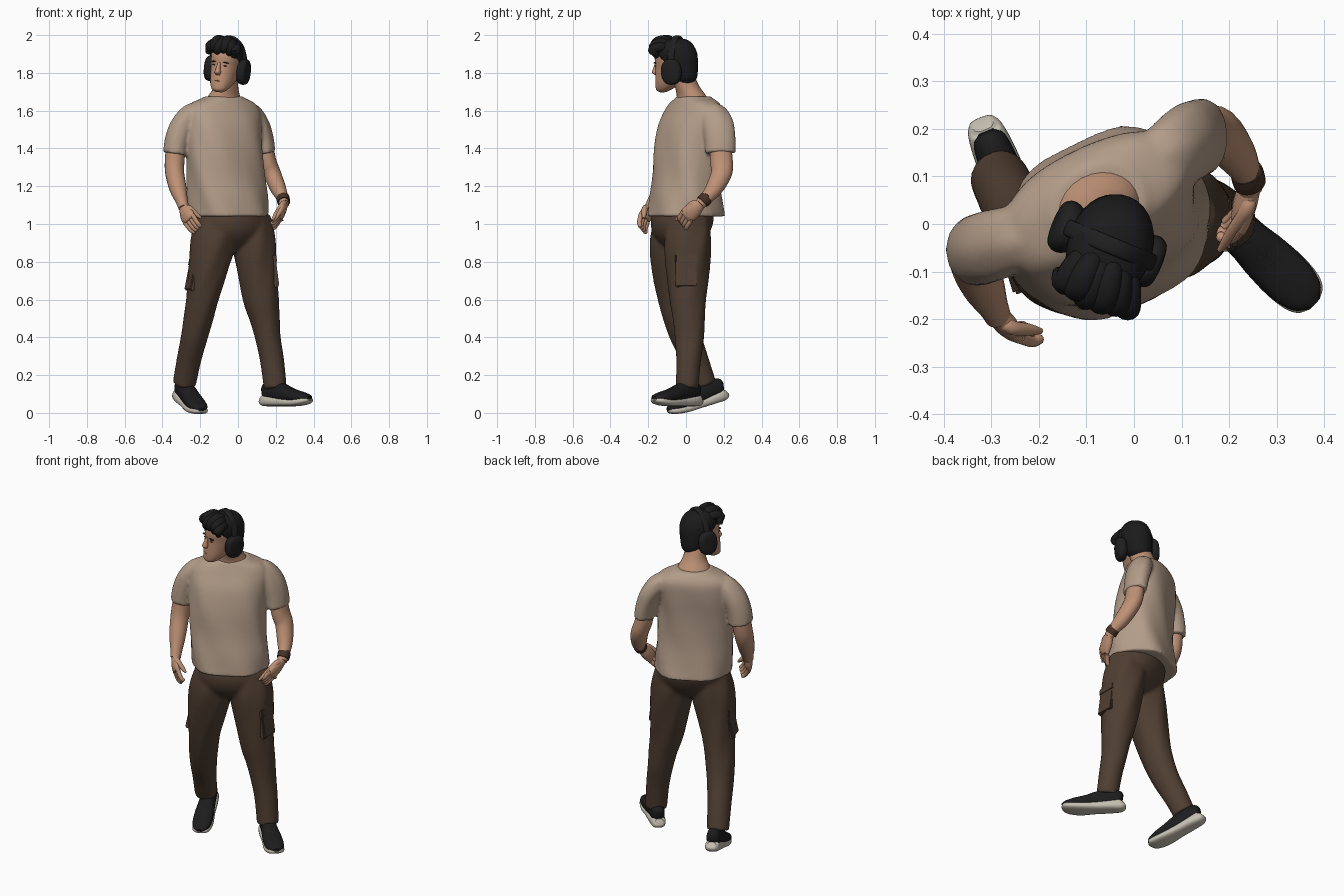
import bpy, bmesh, math
from mathutils import Vector, Matrix

def material(name, rgb):
    m = bpy.data.materials.new(name)
    m.diffuse_color = (*rgb, 1)
    return m

SKIN = material("skin", (0.52, 0.285, 0.18))
LIPS = material("lips", (0.36, 0.15, 0.10))
SHIRT = material("beige cloth", (0.45, 0.335, 0.25))
PANTS = material("brown cloth", (0.078, 0.048, 0.031))
HAIR = material("black hair", (0.011, 0.011, 0.011))
PLASTIC = material("dark plastic", (0.014, 0.014, 0.015))
SHOE = material("black shoe fabric", (0.012, 0.012, 0.013))
SOLE = material("cream rubber", (0.56, 0.52, 0.44))
STRAP = material("dark brown strap", (0.06, 0.03, 0.02))

def finish(name, bm, mat, mtx):
    bmesh.ops.recalc_face_normals(bm, faces=bm.faces)
    me = bpy.data.meshes.new(name)
    bm.to_mesh(me)
    bm.free()
    me.transform(mtx)
    me.materials.append(mat)
    ob = bpy.data.objects.new(name, me)
    bpy.context.collection.objects.link(ob)
    return ob

def spline(pts, sub):
    """Catmull-Rom through (x, y, z, a, b) rows."""
    P = [Vector(p) for p in pts]
    P = [2 * P[0] - P[1]] + P + [2 * P[-1] - P[-2]]
    out = []
    for i in range(1, len(P) - 2):
        p0, p1, p2, p3 = P[i - 1:i + 3]
        for k in range(sub):
            t = k / sub
            out.append(0.5 * (2 * p1 + (p2 - p0) * t + (2 * p0 - 5 * p1 + 4 * p2 - p3) * t * t
                              + (3 * p1 - p0 - 3 * p2 + p3) * t ** 3))
    return out + [P[-2]]

def tube(name, pts, mat, ref=(0, 1, 0), n=24, p=2, flat=False, fold=0, mtx=Matrix(), sub=4):
    """Smooth skin over elliptical rings; half-width b runs along ref."""
    rows = spline(pts, sub)
    C = [Vector(r[:3]) for r in rows]
    ref = Vector(ref)
    bm = bmesh.new()
    rings = []
    for i, r in enumerate(rows):
        t = Vector((0, 0, 1)) if flat else (C[min(i + 1, len(C) - 1)] - C[max(i - 1, 0)]).normalized()
        side = ref.cross(t).normalized()
        nrm = t.cross(side)
        ring = []
        for k in range(n):
            g = 2 * math.pi * k / n
            c, s = math.cos(g), math.sin(g)
            f = 1 + fold * (1 - i / len(rows)) * math.sin(6 * g + 14 * r[2]) if fold else 1
            c, s = (math.copysign(abs(v) ** (2 / p), v) * f for v in (c, s))
            ring.append(bm.verts.new(C[i] + side * max(r[3], 0.002) * c + nrm * max(r[4], 0.002) * s))
        rings.append(ring)
    for A, B in zip(rings, rings[1:]):
        for k in range(n):
            bm.faces.new((A[k], A[(k + 1) % n], B[(k + 1) % n], B[k]))
    bm.faces.new(rings[0])
    bm.faces.new(rings[-1])
    return finish(name, bm, mat, mtx)

def ball(name, loc, size, mat, mtx=Matrix(), rot=0):
    bm = bmesh.new()
    bmesh.ops.create_uvsphere(bm, u_segments=16, v_segments=10, radius=1)
    m = Matrix.Translation(loc) @ Matrix.Rotation(rot, 4, 'Y') @ Matrix.Diagonal((*size, 1))
    return finish(name, bm, mat, mtx @ m)

def box(name, loc, size, mat, rot):
    bm = bmesh.new()
    bmesh.ops.create_cube(bm, size=1)
    bmesh.ops.scale(bm, vec=size, verts=bm.verts)
    bmesh.ops.bevel(bm, geom=bm.edges[:], offset=0.006, segments=2, affect='EDGES')
    return finish(name, bm, mat, Matrix.Translation(loc) @ Matrix.Rotation(rot[1], 4, 'Z') @ Matrix.Rotation(rot[0], 4, 'Y'))

def fuse(name, parts, smooth):
    """Joins overlapping tubes into one garment with soft transitions."""
    bpy.ops.object.select_all(action='DESELECT')
    for ob in parts:
        ob.select_set(True)
    bpy.context.view_layer.objects.active = parts[0]
    bpy.ops.object.join()
    parts[0].name = name
    r = parts[0].modifiers.new("fuse", 'REMESH')
    r.mode, r.voxel_size, r.use_smooth_shade = 'VOXEL', 0.009, True
    s = parts[0].modifiers.new("soften", 'SMOOTH')
    s.factor, s.iterations = 0.5, smooth

# Shirt, turned to the model's left
YAW = math.radians(29)
torso_ref = (-math.sin(YAW), math.cos(YAW), 0)
body = tube("shirt_body", [(-.05, .002, 1.04, .212, .188), (-.055, -.002, 1.14, .215, .172), (-.064, -.002, 1.25, .212, .156),
     (-.073, .003, 1.4, .212, .148), (-.08, .02, 1.52, .215, .138), (-.083, .04, 1.6, .21, .12),
     (-.08, .045, 1.64, .178, .105), (-.077, .042, 1.665, .12, .09), (-.075, .038, 1.676, .1, .08)],
     SHIRT, torso_ref, n=48, p=2.3, flat=True, fold=.025)
right = tube("right_sleeve", [(-.19, -.01, 1.605, .03, .04), (-.24, -.025, 1.588, .055, .065), (-.292, -.043, 1.525, .063, .076),
     (-.32, -.052, 1.45, .066, .076), (-.333, -.056, 1.37, .065, .075)], SHIRT, fold=.03)
left = tube("left_sleeve", [(.01, .1, 1.61, .03, .04), (.065, .138, 1.588, .055, .072), (.108, .168, 1.525, .058, .085),
     (.133, .18, 1.45, .056, .083), (.147, .183, 1.375, .052, .081)], SHIRT, fold=.03)
fuse("shirt", [body, right, left], 6)

# Trousers
hips = tube("trouser_hips", [(-.025, -.03, .86, .05, .045), (-.025, -.03, .89, .13, .09), (-.025, -.027, .95, .19, .135),
     (-.03, -.02, 1.02, .2, .155), (-.04, -.01, 1.1, .185, .145)], PANTS, torso_ref, n=32, flat=True)
leg_r = tube("right_trouser_leg", [(-.105, -.06, 1.03, .11, .11), (-.132, -.07, .9, .12, .122), (-.163, -.065, .74, .103, .112),
     (-.19, -.05, .6, .084, .099), (-.21, -.03, .5, .078, .089), (-.232, 0, .4, .071, .081),
     (-.26, .05, .28, .065, .07), (-.285, .1, .15, .062, .062)], PANTS, n=32, fold=.03)
leg_l = tube("left_trouser_leg", [(.06, .015, 1.03, .11, .11), (.083, .01, .9, .117, .124), (.103, .01, .74, .105, .113),
     (.122, .01, .6, .094, .098), (.142, .015, .5, .08, .086), (.158, .018, .4, .068, .078),
     (.18, .014, .28, .064, .066), (.198, .005, .13, .061, .06)], PANTS, n=32, fold=.03)
fuse("trousers", [hips, leg_r, leg_l], 10)
for name, x, y, z, tilt, turn in (("right", -.24, -.088, .725, .2, .3), ("left", .192, .0, .745, -.13, .02)):
    box(name + "_cargo_pocket", (x, y, z), (.032, .11, .16), PANTS, (tilt, turn))
    box(name + "_pocket_flap", (x + math.sin(tilt) * .07, y, z + .07), (.042, .116, .045), PANTS, (tilt, turn))

# Arms
tube("left_arm", [(.135, .178, 1.46, .045, .055), (.155, .187, 1.34, .046, .06), (.18, .188, 1.27, .046, .056),
     (.212, .15, 1.19, .042, .046), (.235, .11, 1.14, .031, .034), (.245, .075, 1.105, .026, .03)], SKIN)
tube("right_arm", [(-.325, -.052, 1.45, .052, .056), (-.335, -.065, 1.34, .052, .056), (-.335, -.085, 1.27, .05, .054),
     (-.317, -.13, 1.185, .045, .046), (-.297, -.17, 1.12, .032, .035), (-.287, -.192, 1.085, .028, .03)], SKIN)

def hand(side, wrist, knuckle, tip, spread, thumb):
    w, k, t, s, th = (Vector(v) for v in (wrist, knuckle, tip, spread, thumb))
    s.normalize()
    tube(side + "_palm", [(*w, .022, .027), (*w.lerp(k, .5), .024, .042), (*k, .019, .044),
         (*k.lerp(t, .12), .01, .036)], SKIN, s, n=16)
    for i in range(4):
        a, b = k + s * (i - 1.5) * .022, t + s * (i - 1.5) * .018
        bend = a.lerp(b, .5) + (k - w) * .2
        tube(f"{side}_finger_{i + 1}", [(*a, .013, .013), (*bend, .012, .012), (*b, .011, .011),
             (*(b + (b - bend) * .2), .004, .004)], SKIN, s, n=10)
    m = w.lerp(k, .4) + s * .03
    tube(side + "_thumb", [(*w.lerp(k, .2), .015, .015), (*m, .016, .016), (*m.lerp(th, .6), .013, .013),
         (*th, .006, .006)], SKIN, s, n=10)

hand("left", (.245, .08, 1.11), (.222, .008, 1.045), (.178, -.01, .995), (.1, -.6, .8), (.18, -.055, 1.02))
hand("right", (-.288, -.188, 1.09), (-.262, -.222, 1.03), (-.215, -.228, .972), (.6, -.5, .6), (-.195, -.225, 1.03))

# Wrist watch
tube("watch_strap", [(.236, .11, 1.14, .034, .036), (.24, .098, 1.128, .035, .037), (.243, .086, 1.116, .034, .036)], STRAP)
ball("watch_case", (.255, .105, 1.14), (.017, .021, .021), STRAP)

# Shoes, built along +y and then posed
def shoe(side, loc, direction, pitch):
    M = (Matrix.Translation(loc) @ Matrix.Rotation(math.atan2(-direction[0], direction[1]), 4, 'Z')
         @ Matrix.Rotation(-math.radians(pitch), 4, 'X'))
    tube(side + "_shoe_sole", [(0, -.108, .042, .022, .018), (0, -.09, .033, .038, .031), (0, -.03, .027, .045, .027),
         (0, .05, .023, .047, .023), (0, .13, .02, .055, .02), (0, .19, .026, .052, .019), (0, .222, .033, .04, .015),
         (0, .236, .037, .018, .008)], SOLE, (0, 0, 1), p=2.8, mtx=M)
    tube(side + "_shoe_upper", [(0, -.098, .075, .018, .028), (0, -.078, .078, .036, .046), (0, -.02, .08, .042, .052),
         (0, .04, .07, .046, .05), (0, .1, .058, .053, .038), (0, .17, .048, .053, .03), (0, .215, .045, .04, .02),
         (0, .237, .043, .016, .01)], SHOE, (0, 0, 1), p=2.3, mtx=M)
    for i in range(4):  # laces
        y = .045 + i * .022
        tube(f"{side}_lace_{i + 1}", [(-.028, y, .1 - i * .008, .005, .004), (0, y, .118 - i * .009, .005, .004),
             (.028, y, .1 - i * .008, .005, .004)], SHOE, (0, 0, 1), n=8, mtx=M)

shoe("left", (.208, -.004, .035), (.72, -.69), 0)
shoe("right", (-.283, .125, .041), (.38, -.925), 16)

# Neck and head; the head turns to the model's right and tilts
tube("neck", [(-.075, .037, 1.63, .105, .085), (-.074, .03, 1.675, .088, .076), (-.062, .005, 1.73, .062, .066),
     (-.057, -.025, 1.8, .06, .066)], SKIN, torso_ref, flat=True)
H = (Matrix.Translation((-.06, -.06, 1.85)) @ Matrix.Rotation(math.radians(-22.5), 4, 'Z')
     @ Matrix.Rotation(math.radians(6), 4, 'Y') @ Matrix.Translation((0, 0, -1.85)))
tube("head", [(0, -.072, 1.698, .018, .018), (0, -.066, 1.712, .04, .042), (0, -.04, 1.745, .059, .07),
     (0, -.012, 1.79, .07, .096), (0, 0, 1.84, .076, .104), (0, 0, 1.89, .079, .107), (0, 0, 1.94, .068, .092),
     (0, 0, 1.97, .035, .05)], SKIN, flat=True, p=2.2, mtx=H)
tube("nose", [(0, -.102, 1.855, .008, .008), (0, -.11, 1.825, .011, .014), (0, -.113, 1.803, .017, .018),
     (0, -.105, 1.788, .01, .008)], SKIN, n=12, flat=True, mtx=H)
ball("lips", (0, -.101, 1.758), (.022, .01, .006), LIPS, H)
ball("chin", (0, -.088, 1.72), (.026, .022, .02), SKIN, H)
for s in (-1, 1):
    ball("eyebrow", (s * .034, -.096, 1.858), (.018, .01, .003), HAIR, H, s * .12)
    ball("eye", (s * .032, -.095, 1.84), (.009, .007, .003), HAIR, H)
    # Headphone cups
    tube("headphone_cup", [(s * .074, .018, 1.815, .062, .05), (s * .088, .018, 1.815, .068, .056),
         (s * .103, .018, 1.815, .068, .056), (s * .116, .018, 1.815, .058, .046), (s * .121, .018, 1.815, .03, .025)],
         PLASTIC, p=2.3, mtx=H)
arc = [math.pi * k / 10 for k in range(11)]
tube("headphone_band", [(.1 * math.cos(g), .018, 1.83 + .16 * math.sin(g), .008, .018) for g in arc],
     PLASTIC, p=3, n=16, mtx=H)

# Hair: a cap over the back and wavy locks swept off the forehead
tube("hair_cap", [(0, .065, 1.75, .045, .04), (0, .05, 1.78, .068, .072), (0, .032, 1.84, .083, .094),
     (0, .012, 1.9, .089, .114), (0, .003, 1.95, .077, .1), (0, 0, 1.975, .05, .07), (0, 0, 1.984, .015, .02)],
     HAIR, flat=True, n=32, mtx=H)
for i, (x, lift, end) in enumerate(((-.07, -.018, 1.895), (-.042, .004, 1.91), (-.012, .0, 1.9), (.02, .006, 1.912),
                                    (.048, -.006, 1.9), (.074, -.024, 1.89))):
    back = abs(x) * .4
    tube(f"hair_lock_{i + 1}", [(x * .6, 0, 1.95 + lift, .015, .015), (x * .8, -.045, 1.968 + lift, .026, .028),
         (x * .95 + .006, -.088, 1.958 + lift, .027, .03), (x, -.11 + back, 1.93 + lift * .5, .024, .026),
         (x - .01, -.104 + back, end, .012, .014)], HAIR, (1, 0, 0), n=14, mtx=H)

# Smooth shading with crisp edges
for ob in bpy.data.objects:
    ob.select_set(True)
bpy.context.view_layer.objects.active = bpy.data.objects["shirt"]
bpy.ops.object.shade_smooth_by_angle(angle=math.radians(45))
